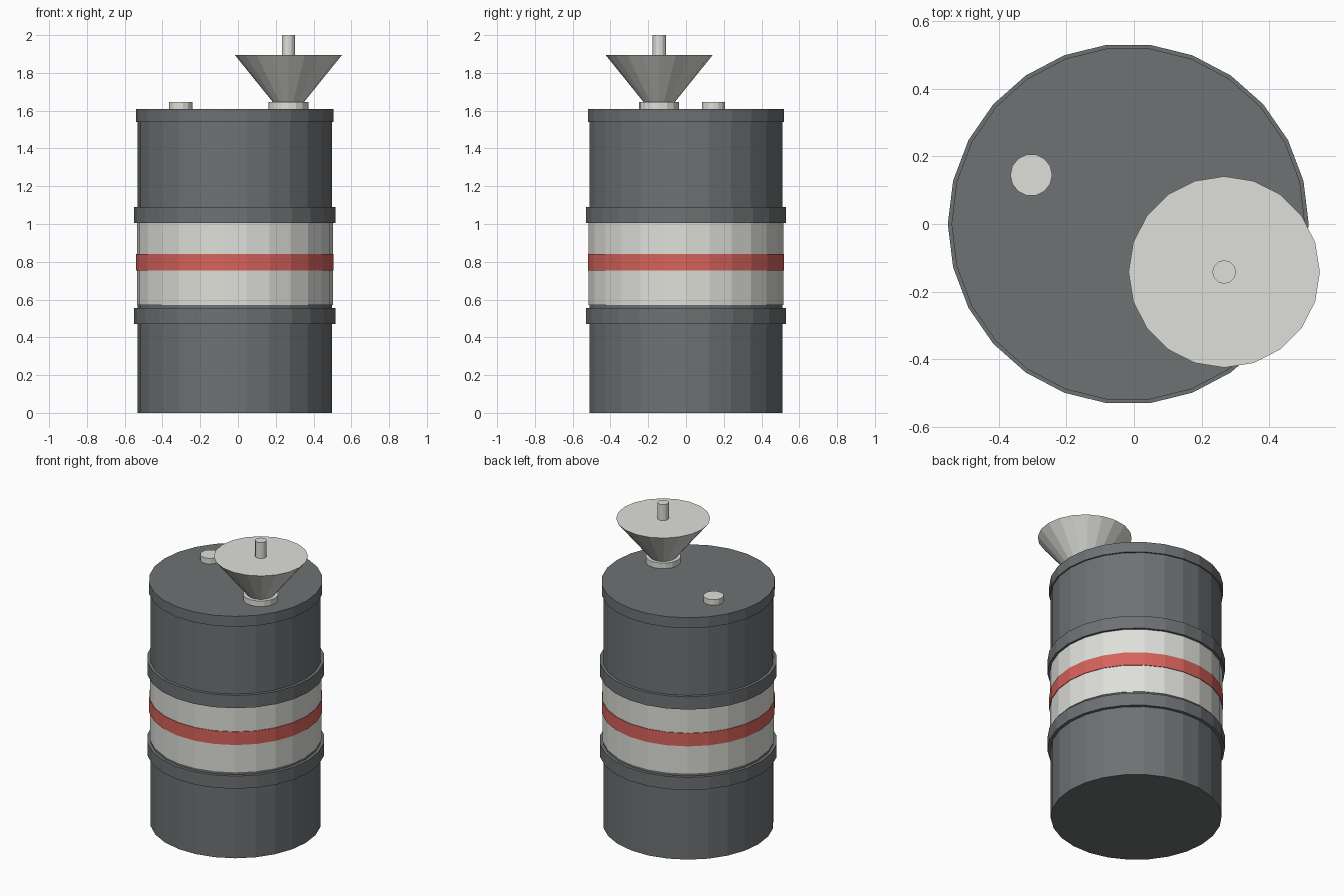
import bpy
import math

cube = bpy.data.objects.get("Cube")
if cube:
    bpy.data.objects.remove(cube, do_unlink=True)


def material(name, color):
    mat = bpy.data.materials.new(name)
    mat.use_nodes = True
    mat.diffuse_color = (*color, 1)
    mat.node_tree.nodes["Principled BSDF"].inputs["Base Color"].default_value = (*color, 1)
    return mat


steel = material("dark grey steel", (0.155, 0.168, 0.175))
pale = material("pale grey", (0.74, 0.74, 0.70))
red = material("red", (0.68, 0.125, 0.105))


def turned(name, mat, center, sides, z0, z1, r0, r1=None):
    """Flat-shaded, capped cylinder or cone with a corner pointing along +x."""
    bpy.ops.mesh.primitive_cone_add(
        vertices=sides, radius1=r0, radius2=r0 if r1 is None else r1,
        depth=z1 - z0, location=(*center, (z0 + z1) / 2),
        rotation=(0, 0, math.pi / 2))
    obj = bpy.context.object
    obj.name = name
    obj.data.materials.append(mat)
    return obj


# Drum: body, lid rim, rolling hoops and painted bands
drum = (-0.017, 0)
DRUM_SIDES = 26
for name, mat, z0, z1, r in (
    ("drum_body", steel, 0, 1.6, 0.514),
    ("lid_rim", steel, 1.539, 1.608, 0.523),
    ("upper_hoop", steel, 1.004, 1.089, 0.534),
    ("lower_hoop", steel, 0.47, 0.554, 0.534),
    ("pale_band", pale, 0.572, 1.03, 0.519),
    ("red_stripe", red, 0.755, 0.842, 0.523),
):
    turned(name, mat, drum, DRUM_SIDES, z0, z1, r)

# Small bung on the lid
turned("bung_cap", pale, (-0.304, 0.145), 14, 1.6, 1.645, 0.062)

# Funnel with its collar and stem
funnel = (0.267, -0.142)
turned("funnel_collar", pale, funnel, 16, 1.6, 1.645, 0.106)
turned("funnel_cone", pale, funnel, 20, 1.64, 1.894, 0.078, 0.283)
turned("funnel_stem", pale, funnel, 12, 1.88, 2.0, 0.035)
